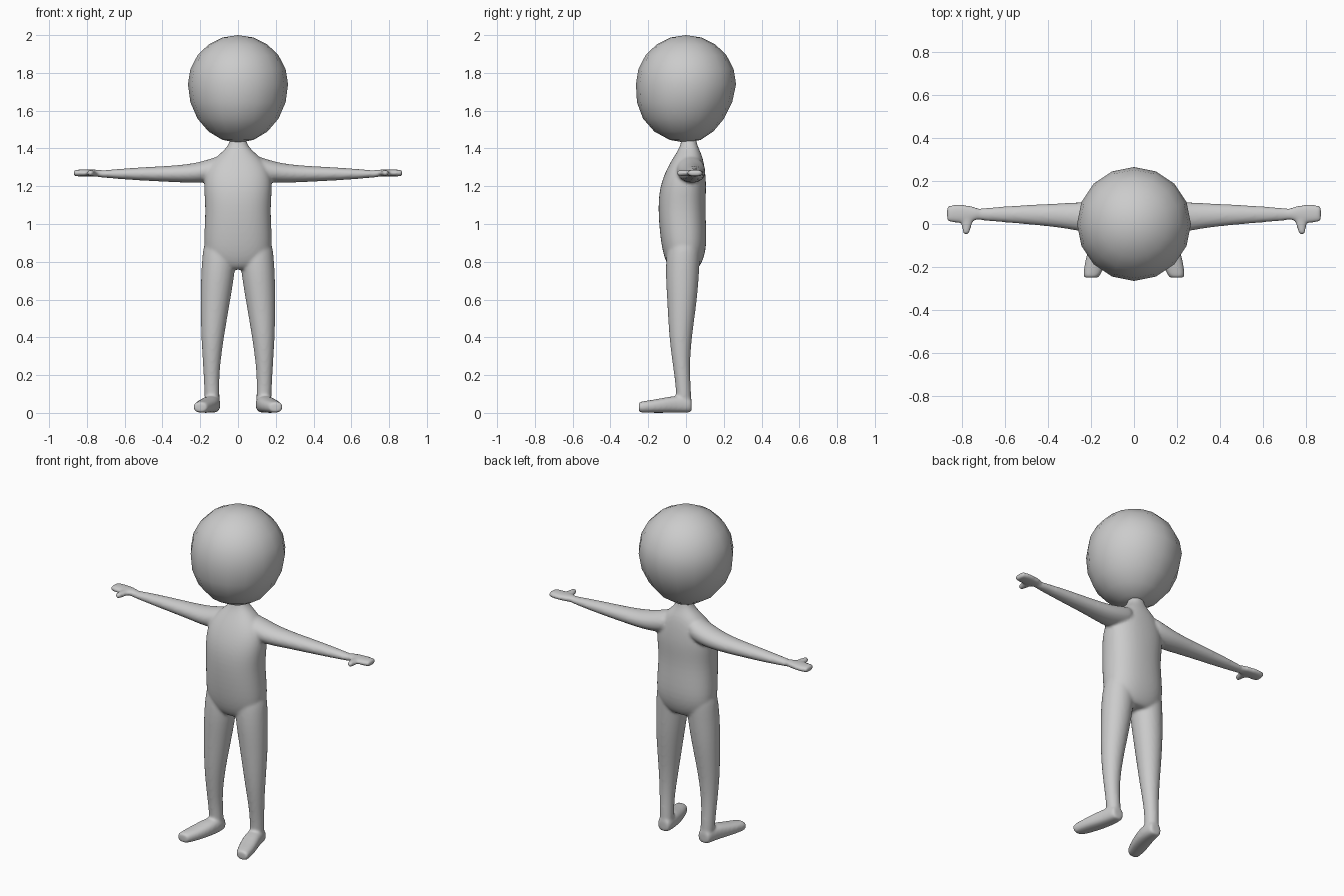
import bpy, bmesh, math
from mathutils import Vector

cube = bpy.data.objects.get("Cube")
if cube:
    bpy.data.objects.remove(cube)

GREY = (0.6, 0.6, 0.6, 1)
mat = bpy.data.materials.new("plain_grey")
mat.use_nodes = True
mat.diffuse_color = GREY
mat.node_tree.nodes["Principled BSDF"].inputs["Base Color"].default_value = GREY


def place(axis, along, u, v, side):
    """Turn a position along an axis and its two cross directions into a point."""
    point = {"x": (along, u, v), "y": (u, along, v), "z": (u, v, along)}[axis]
    return Vector((point[0] * side, point[1], point[2]))


def superellipse(angle, power):
    """Unit outline that grows squarer as the power rises."""
    c, s = math.cos(angle), math.sin(angle)
    return (math.copysign(abs(c) ** (2 / power), c),
            math.copysign(abs(s) ** (2 / power), s))


def loft(bm, axis, stations, power=2, side=1, sides=24):
    """Skin stations (along, centre u, centre v, radius u, radius v), closing both ends."""
    outline = [superellipse(math.tau * i / sides, power) for i in range(sides)]

    def make_ring(station, scale=1):
        along, cu, cv, ru, rv = station
        return [bm.verts.new(place(axis, along, cu + ru * scale * u, cv + rv * scale * v, side))
                for u, v in outline]

    first, last = stations[0], stations[-1]
    rings = [make_ring(first, 0.7)]
    rings += [make_ring(station) for station in stations]
    rings.append(make_ring(last, 0.7))
    for lower, upper in zip(rings, rings[1:]):
        for i in range(sides):
            j = (i + 1) % sides
            bm.faces.new((lower[i], lower[j], upper[j], upper[i]))
    for ring in (rings[0], rings[-1]):
        bm.faces.new(ring)


def finish(bm, name):
    """Turn the working mesh into a selected, smooth-shaded object."""
    bmesh.ops.recalc_face_normals(bm, faces=bm.faces[:])
    mesh = bpy.data.meshes.new(name)
    bm.to_mesh(mesh)
    bm.free()
    mesh.materials.append(mat)
    obj = bpy.data.objects.new(name, mesh)
    bpy.context.collection.objects.link(obj)
    bpy.ops.object.select_all(action="DESELECT")
    obj.select_set(True)
    bpy.context.view_layer.objects.active = obj
    bpy.ops.object.shade_smooth()
    return obj


# Torso: height, half width, depth centre, half depth
torso = [(z, 0, centre, width, depth) for z, width, centre, depth in (
    (1.5, 0.04, 0.015, 0.035), (1.42, 0.04, 0.015, 0.04), (1.37, 0.1, 0.015, 0.07),
    (1.3, 0.17, 0, 0.1), (1.2, 0.185, -0.015, 0.125), (1.08, 0.17, -0.025, 0.125),
    (0.9, 0.185, -0.01, 0.125), (0.8, 0.17, -0.01, 0.1), (0.76, 0.1, -0.01, 0.07))]

# Leg: round, so each station has one radius
leg = [(z, x, y, radius, radius) for z, x, y, radius in (
    (0.9, 0.095, -0.01, 0.09), (0.75, 0.105, -0.02, 0.09), (0.6, 0.12, -0.02, 0.08),
    (0.4, 0.135, -0.03, 0.06), (0.25, 0.14, -0.025, 0.045), (0.15, 0.14, -0.015, 0.04),
    (0.03, 0.135, -0.01, 0.04))]

# Foot: the sole stays on the ground, so the height centre equals the half height
foot = [(y, x, height, width, height) for y, x, width, height in (
    (0.03, 0.135, 0.04, 0.04), (-0.05, 0.14, 0.05, 0.048),
    (-0.15, 0.17, 0.055, 0.036), (-0.25, 0.2, 0.04, 0.03))]

# Arm: tapers from the shoulder to the wrist
arm = [(x, y, z, depth, height) for x, y, z, depth, height in (
    (0.08, 0.02, 1.3, 0.08, 0.07), (0.2, 0.03, 1.27, 0.075, 0.055),
    (0.33, 0.04, 1.265, 0.057, 0.044), (0.55, 0.045, 1.265, 0.042, 0.034),
    (0.76, 0.045, 1.265, 0.025, 0.016))]

# Hand and thumb: flat, with an even thickness at the wrist height
WRIST = 1.27
hand = [(x, 0.048, WRIST, depth, 0.018) for x, depth in (
    (0.72, 0.025), (0.77, 0.04), (0.82, 0.044), (0.87, 0.038))]
thumb = [(y, x, WRIST, width, 0.016) for y, x, width in (
    (0.04, 0.775, 0.035), (0, 0.777, 0.025), (-0.048, 0.782, 0.015))]

# Body: lofted parts fused into one smooth skin
bm = bmesh.new()
loft(bm, "z", torso, power=2.3)
for side in (1, -1):
    loft(bm, "z", leg, side=side)
    loft(bm, "y", foot, power=2.5, side=side)
    loft(bm, "x", arm, side=side)
    loft(bm, "x", hand, power=2.5, side=side)
    loft(bm, "y", thumb, side=side)
body = finish(bm, "body")

rounding = body.modifiers.new("rounding", "SUBSURF")
rounding.levels = rounding.render_levels = 2
fuse = body.modifiers.new("fuse", "REMESH")
fuse.mode = "VOXEL"
fuse.voxel_size = 0.008
fuse.use_smooth_shade = True
soften = body.modifiers.new("soften", "SMOOTH")
soften.factor = 0.5
soften.iterations = 8
for modifier in list(body.modifiers):
    bpy.ops.object.modifier_apply(modifier=modifier.name)

# Head: coarse ball, longer below the middle, with the chin pushed forward
HEAD_RADIUS, HEAD_MIDDLE, CROWN, CHIN = 0.265, 1.74, 0.26, 0.31
bm = bmesh.new()
bmesh.ops.create_uvsphere(bm, u_segments=16, v_segments=10, radius=1)
for vert in bm.verts:
    drop = max(0, -vert.co.z)
    vert.co.x *= HEAD_RADIUS
    vert.co.y = vert.co.y * HEAD_RADIUS - 0.025 * drop * (1 - drop ** 4)
    vert.co.z = HEAD_MIDDLE + vert.co.z * (CHIN if drop else CROWN)
finish(bm, "head")
